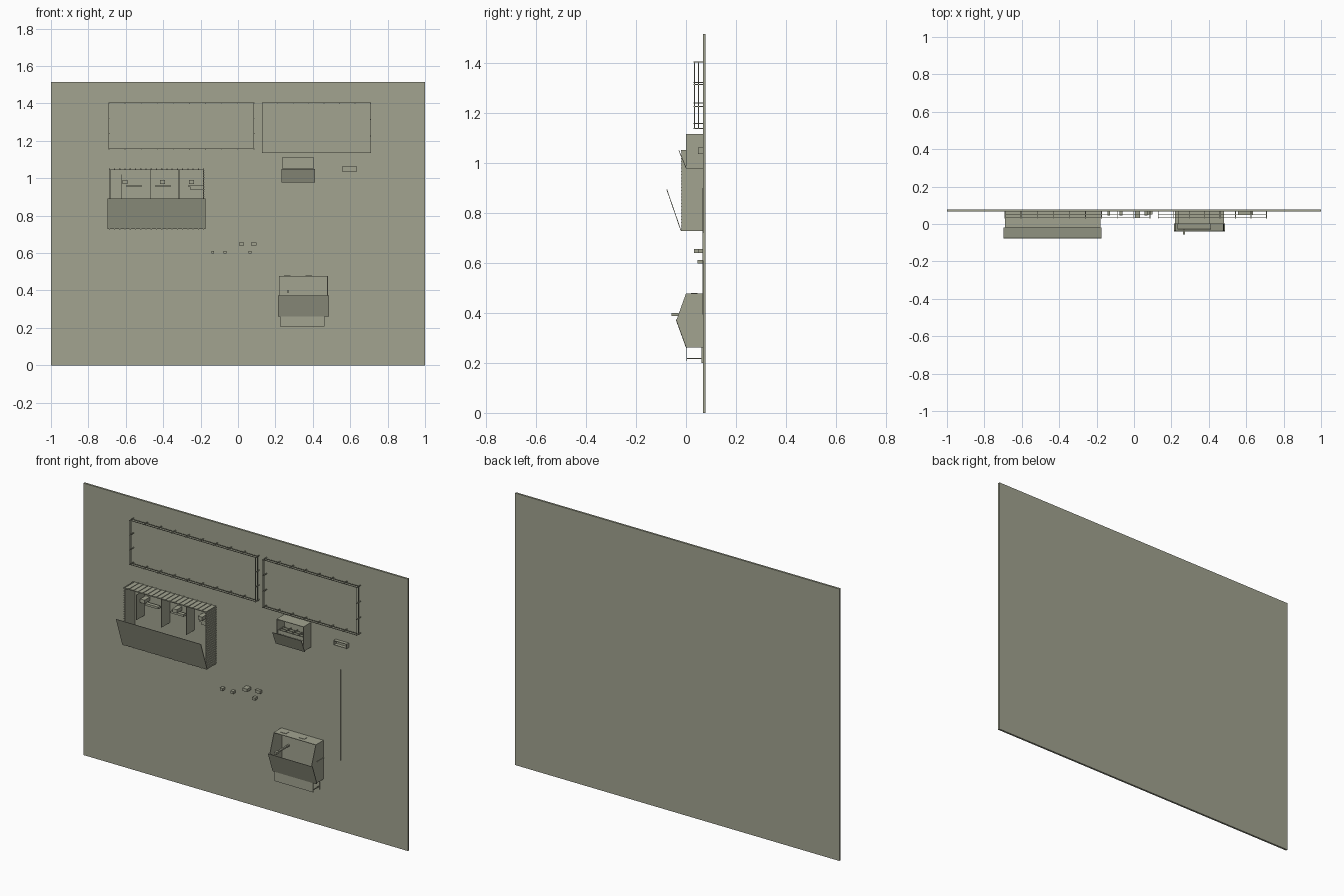
import bpy, bmesh
from mathutils import Vector

if bpy.data.objects.get("Cube"):
    bpy.data.objects.remove(bpy.data.objects["Cube"])

COLOR = (0.36, 0.37, 0.28, 1)
mat = bpy.data.materials.new("olive grey")
mat.use_nodes = True
mat.diffuse_color = COLOR
mat.node_tree.nodes["Principled BSDF"].inputs["Base Color"].default_value = COLOR

GROUND = 0.067  # front surface of the upright base board


def finish(name, bm):
    bmesh.ops.recalc_face_normals(bm, faces=bm.faces)
    mesh = bpy.data.meshes.new(name)
    bm.to_mesh(mesh)
    bm.free()
    mesh.materials.append(mat)
    obj = bpy.data.objects.new(name, mesh)
    bpy.context.collection.objects.link(obj)
    return obj


def add_box(bm, x0, x1, y0, y1, z0, z1):
    verts = bmesh.ops.create_cube(bm, size=1)["verts"]
    for v in verts:
        v.co = Vector((x0 + (v.co.x + 0.5) * (x1 - x0),
                       y0 + (v.co.y + 0.5) * (y1 - y0),
                       z0 + (v.co.z + 0.5) * (z1 - z0)))


def boxes(name, items):
    bm = bmesh.new()
    for item in items:
        add_box(bm, *item)
    return finish(name, bm)


def prism(name, profile, x0, x1):
    """Extrude a (y, z) profile along x."""
    bm = bmesh.new()
    face = bm.faces.new([bm.verts.new((x0, y, z)) for y, z in profile])
    new = bmesh.ops.extrude_face_region(bm, geom=[face])["geom"]
    bmesh.ops.translate(bm, vec=(x1 - x0, 0, 0),
                        verts=[g for g in new if isinstance(g, bmesh.types.BMVert)])
    return finish(name, bm)


def frame(name, x0, x1, z0, z1, y, t):
    """Four walls standing on the base board."""
    return boxes(name, [(x0, x1, y, GROUND, z0, z0 + t), (x0, x1, y, GROUND, z1 - t, z1),
                        (x0, x0 + t, y, GROUND, z0 + t, z1 - t),
                        (x1 - t, x1, y, GROUND, z0 + t, z1 - t)])


def roof_flap(name, x0, x1, low, high, t=0.003):
    (y0, z0), (y1, z1) = low, high
    return prism(name, [(y0, z0), (y1, z1), (y1 + t, z1), (y0 + t, z0)], x0, x1)


def steps(a, b, n):
    return [a + (b - a) * i / n for i in range(n + 1)]


def fence(name, x0, x1, z0, z1, nx, nz):
    r, top = 0.0015, 0.03
    items = []
    for y in (0.034, 0.05):
        for z in (z0, z1):
            items.append((x0, x1, y - r, y + r, z - r, z + r))
        for x in (x0, x1):
            items.append((x - r, x + r, y - r, y + r, z0, z1))
    spots = [(x, z) for x in steps(x0, x1, nx) for z in (z0, z1)]
    spots += [(x, z) for z in steps(z0, z1, nz)[1:-1] for x in (x0, x1)]
    items += [(x - 0.002, x + 0.002, top, GROUND, z - 0.002, z + 0.002) for x, z in spots]
    return boxes(name, items)


# Base board
boxes("base_board", [(-1, 1, GROUND, 0.078, 0, 1.515)])

# Fenced paddocks
fence("left_paddock", -0.69, 0.085, 1.157, 1.403, 9, 3)
fence("right_paddock", 0.13, 0.708, 1.137, 1.403, 7, 3)

# Barn walls with battens
frame("barn_walls", -0.688, -0.182, 0.73, 1.048, -0.018, 0.005)
battens = []
for x in steps(-0.688, -0.184, 18):
    for z in (0.728, 1.048):
        battens.append((x - 0.003, x + 0.003, -0.02, GROUND, z - 0.001, z + 0.003))
for z in steps(0.735, 1.043, 24):
    for x in (-0.691, -0.183):
        battens.append((x, x + 0.004, -0.02, GROUND, z - 0.002, z + 0.002))
boxes("barn_battens", battens)
roof_flap("barn_roof", -0.698, -0.175, (-0.022, 0.73), (-0.078, 0.893))

# Barn interior
boxes("barn_partitions", [(x, x + 0.003, -0.005, GROUND, 0.88, z)
                          for x, z in ((-0.625, 1.02), (-0.47, 1.043), (-0.317, 1.043))])
boxes("barn_mangers", [(x, x + 0.08, 0.035, 0.055, 0.953, 0.965)
                       for x in (-0.597, -0.44, -0.265)])
boxes("barn_crates", [(x, x + 0.027, 0.02, GROUND, 0.97, 0.99)
                      for x in (-0.617, -0.418, -0.262)])
boxes("barn_bench", [(-0.255, -0.187, 0.04, GROUND, 0.937, 0.96)])

# Hen house with nest boxes
frame("hen_house_walls", 0.238, 0.404, 0.977, 1.115, 0.0, 0.003)
roof_flap("hen_house_roof", 0.232, 0.411, (0.0, 0.977), (-0.03, 1.05))
nests = [(0.241, 0.401, y, y + 0.002, 1.03, 1.052) for y in (0.01, 0.03, 0.05)]
nests += [(x, x + 0.002, 0.01, GROUND, 1.03, 1.052) for x in steps(0.241, 0.399, 4)]
boxes("nest_boxes", nests)

# Water trough
frame("trough_sides", 0.556, 0.636, 1.036, 1.062, 0.048, 0.003)

# Cottage with gable ends and one roof slope
frame("cottage_walls", 0.22, 0.48, 0.262, 0.478, 0.0, 0.003)
for side, x in (("right", 0.22), ("left", 0.477)):
    prism("cottage_gable_" + side, [(0, 0.262), (-0.038, 0.372), (0, 0.478)], x, x + 0.003)
roof_flap("cottage_roof", 0.213, 0.487, (0.0, 0.26), (-0.041, 0.373))
boxes("cottage_chimney", [(0.261, 0.274, -0.057, -0.03, 0.388, 0.4)])
boxes("cottage_chimney_stack", [(0.263, 0.272, -0.03, GROUND, 0.39, 0.398)])
boxes("cottage_windows", [(x, x + 0.035, 0.02, 0.045, 0.478, 0.48) for x in (0.247, 0.36)])
boxes("cottage_door", [(0.48, 0.482, 0.01, GROUND, 0.378, 0.382)])

# Porch
boxes("porch_roof", [(0.225, 0.462, 0.001, 0.004, 0.208, 0.262)])
boxes("porch_posts", [(x, x + 0.004, 0.004, GROUND, 0.216, 0.22) for x in (0.228, 0.455)])
boxes("porch_deck", [(0.228, 0.459, 0.062, GROUND, 0.2, 0.262)])

# Yard crates and stumps
boxes("yard_crates", [(0.005, 0.033, 0.032, GROUND, 0.64, 0.656),
                      (0.07, 0.1, 0.05, GROUND, 0.64, 0.656)])
boxes("yard_stumps", [(x - 0.008, x + 0.008, 0.045, GROUND, 0.598, 0.612)
                      for x in (-0.135, -0.07, 0.064)])

# Thin path edges
boxes("path_edges", [(0.585, 0.587, 0.066, GROUND + 0.001, 0.393, 0.9),
                     (0.998, 1.0, 0.0665, GROUND + 0.001, 0.61, 0.72)])
